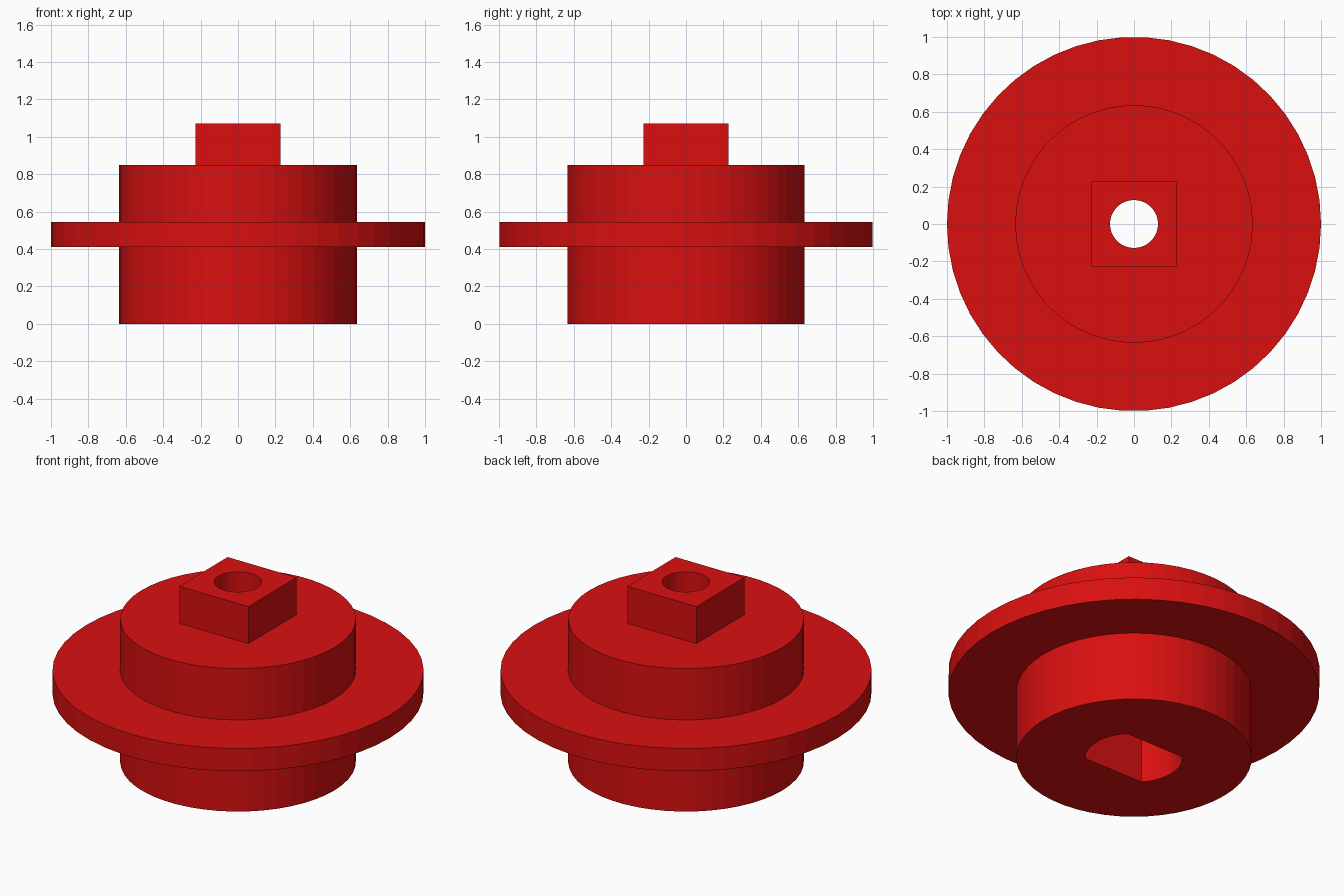
import bpy, bmesh, math

if "Cube" in bpy.data.objects:
    bpy.data.objects.remove(bpy.data.objects["Cube"])

SIDES = 50

red = bpy.data.materials.new("red")
red.diffuse_color = (0.7, 0.005, 0.005, 1)
red.use_nodes = True
red.node_tree.nodes["Principled BSDF"].inputs["Base Color"].default_value = red.diffuse_color


def arc(radius, start, end, steps):
    return [(radius * math.cos(start + (end - start) * i / steps),
             radius * math.sin(start + (end - start) * i / steps)) for i in range(steps + 1)]


def circle(radius):
    return arc(radius, 0, 2 * math.pi, SIDES)[:-1]


def stack(name, layers):
    """Closed solid through a list of (outline, z) layers with equal point counts."""
    bm = bmesh.new()
    rings = [[bm.verts.new((x, y, z)) for x, y in outline] for outline, z in layers]
    n = len(rings[0])
    for a, b in zip(rings, rings[1:]):
        for i in range(n):
            j = (i + 1) % n
            bm.faces.new((a[i], a[j], b[j], b[i]))
    bm.faces.new(rings[0][::-1])
    bm.faces.new(rings[-1])
    bmesh.ops.recalc_face_normals(bm, faces=bm.faces)
    mesh = bpy.data.meshes.new(name)
    bm.to_mesh(mesh)
    bm.free()
    obj = bpy.data.objects.new(name, mesh)
    bpy.context.collection.objects.link(obj)
    mesh.materials.append(red)
    return obj


def combine(target, other, operation):
    mod = target.modifiers.new(other.name, 'BOOLEAN')
    mod.operation = operation
    mod.solver = 'EXACT'
    mod.object = other
    bpy.context.view_layer.objects.active = target
    bpy.ops.object.modifier_apply(modifier=mod.name)
    bpy.data.objects.remove(other)


# Round hub with its wide flange
hub_r, flange_r = circle(0.635), circle(1.0)
hub = stack("flanged_hub", [(hub_r, 0), (hub_r, 0.41), (flange_r, 0.41),
                            (flange_r, 0.545), (hub_r, 0.545), (hub_r, 0.85)])

# Square drive on top
h = 0.227
square = [(-h, -h), (h, -h), (h, h), (-h, h)]
combine(hub, stack("square_drive", [(square, 0.75), (square, 1.07)]), 'UNION')

# Bore through the middle
bore = circle(0.128)
combine(hub, stack("bore", [(bore, -0.1), (bore, 1.2)]), 'DIFFERENCE')

# Shaft socket underneath: a circle with two flats
t = math.asin(0.174 / 0.263)
socket = arc(0.263, -t, t, 12) + arc(0.263, math.pi - t, math.pi + t, 12)
combine(hub, stack("shaft_socket", [(socket, -0.1), (socket, 0.6)]), 'DIFFERENCE')
